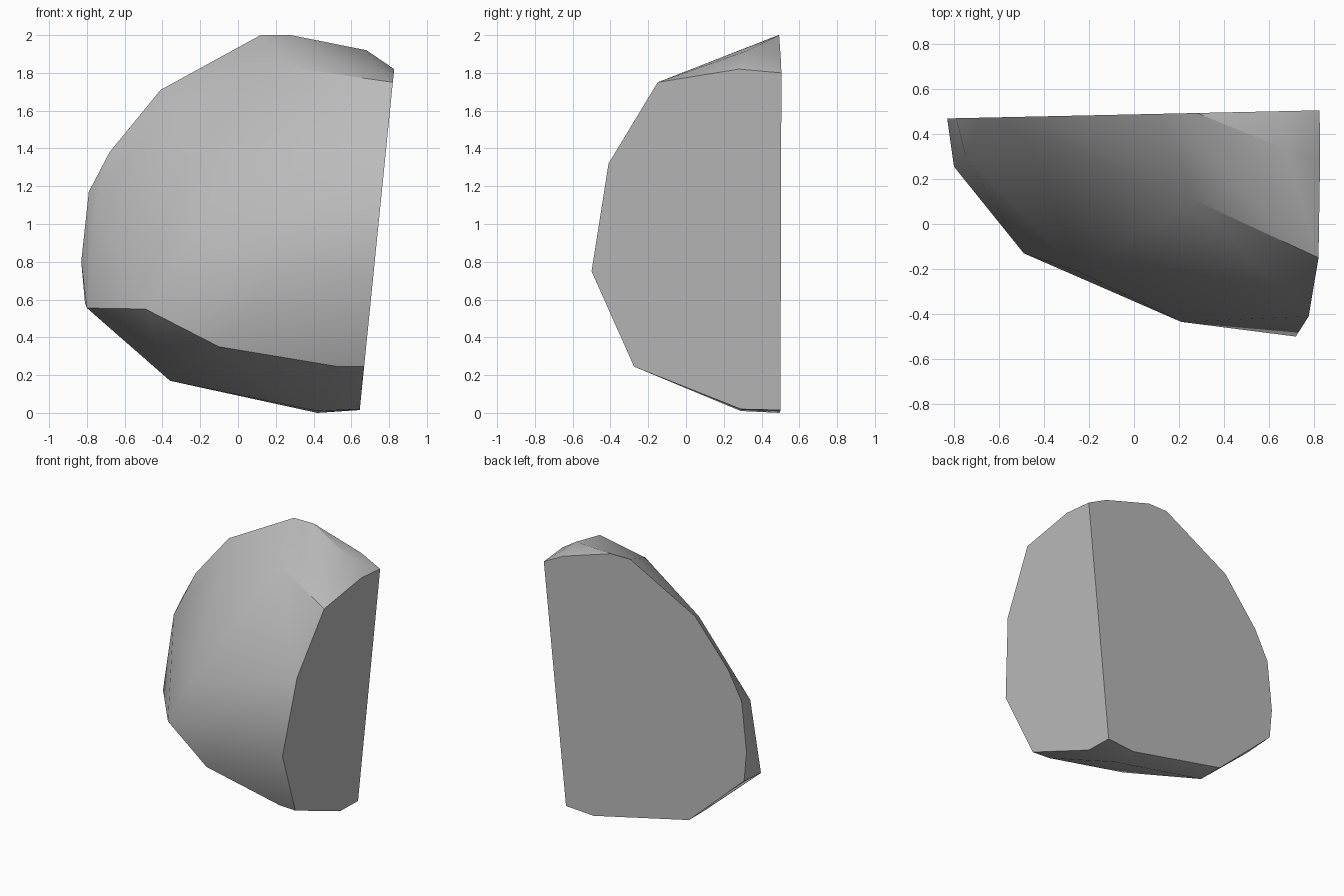
import bpy
import bmesh
from mathutils import Vector

cube = bpy.data.objects.get("Cube")
if cube:
    bpy.data.objects.remove(cube)


def on_back(x, z):
    """Point on the flat rear cut."""
    return Vector((x, 0.487 + 0.0217 * x, z))


def on_side(y, z):
    """Point on the flat, slightly leaning side cut."""
    return Vector((0.643 + 0.101 * z, y, z))


# Outline of the rear cut
back = [on_back(x, z) for x, z in (
    (0.42, 0), (-0.36, 0.17), (-0.81, 0.58), (-0.83, 0.8), (-0.79, 1.17),
    (-0.68, 1.38), (-0.41, 1.71), (0.12, 2), (0.28, 2), (0.67, 1.88))]

# Outline of the side cut
side = [on_side(y, z) for y, z in (
    (0.5, 0.015), (0.29, 0.02), (-0.275, 0.245), (-0.5, 0.75),
    (-0.41, 1.32), (-0.15, 1.75), (0.28, 1.82), (0.505, 1.8))]

# Corners of the rounded outer surface, bottom to top
outer = [Vector(p) for p in (
    (0.42, 0.29, 0.01), (-0.36, 0.28, 0.17), (0.53, -0.265, 0.245),
    (-0.1, -0.23, 0.35), (-0.49, -0.13, 0.55), (-0.8, 0.255, 0.555),
    (0.21, -0.435, 0.78), (-0.75, 0.31, 1.11), (-0.36, 0.36, 1.65),
    (0.26, 0.11, 1.83), (0.68, 0.33, 1.92))]

bm = bmesh.new()
for p in back + side + outer:
    bm.verts.new(p)
dent = bm.verts.new((-0.25, -0.27, 0.93))
hull = bmesh.ops.convex_hull(bm, input=bm.verts)
loose = {g for g in hull["geom_interior"] + hull["geom_unused"]
         if isinstance(g, bmesh.types.BMVert)}
bmesh.ops.delete(bm, geom=[v for v in loose if v.is_valid and not v.link_faces],
                 context="VERTS")
# Shallow hollow in the outer surface
if dent.is_valid:
    dent.co.y = -0.21
# Merge the triangles of the flat cuts
bmesh.ops.dissolve_limit(bm, angle_limit=0.02, verts=bm.verts, edges=bm.edges)
bmesh.ops.recalc_face_normals(bm, faces=bm.faces)

mesh = bpy.data.meshes.new("rock_shard")
bm.to_mesh(mesh)
bm.free()
rock = bpy.data.objects.new("rock_shard", mesh)
bpy.context.collection.objects.link(rock)

# Stone grey
stone = bpy.data.materials.new("stone_grey")
stone.use_nodes = True
colour = (0.5, 0.5, 0.5, 1)
stone.diffuse_color = colour
stone.node_tree.nodes["Principled BSDF"].inputs["Base Color"].default_value = colour
mesh.materials.append(stone)

bpy.context.view_layer.objects.active = rock
rock.select_set(True)
bpy.ops.object.shade_smooth_by_angle(angle=0.52)
